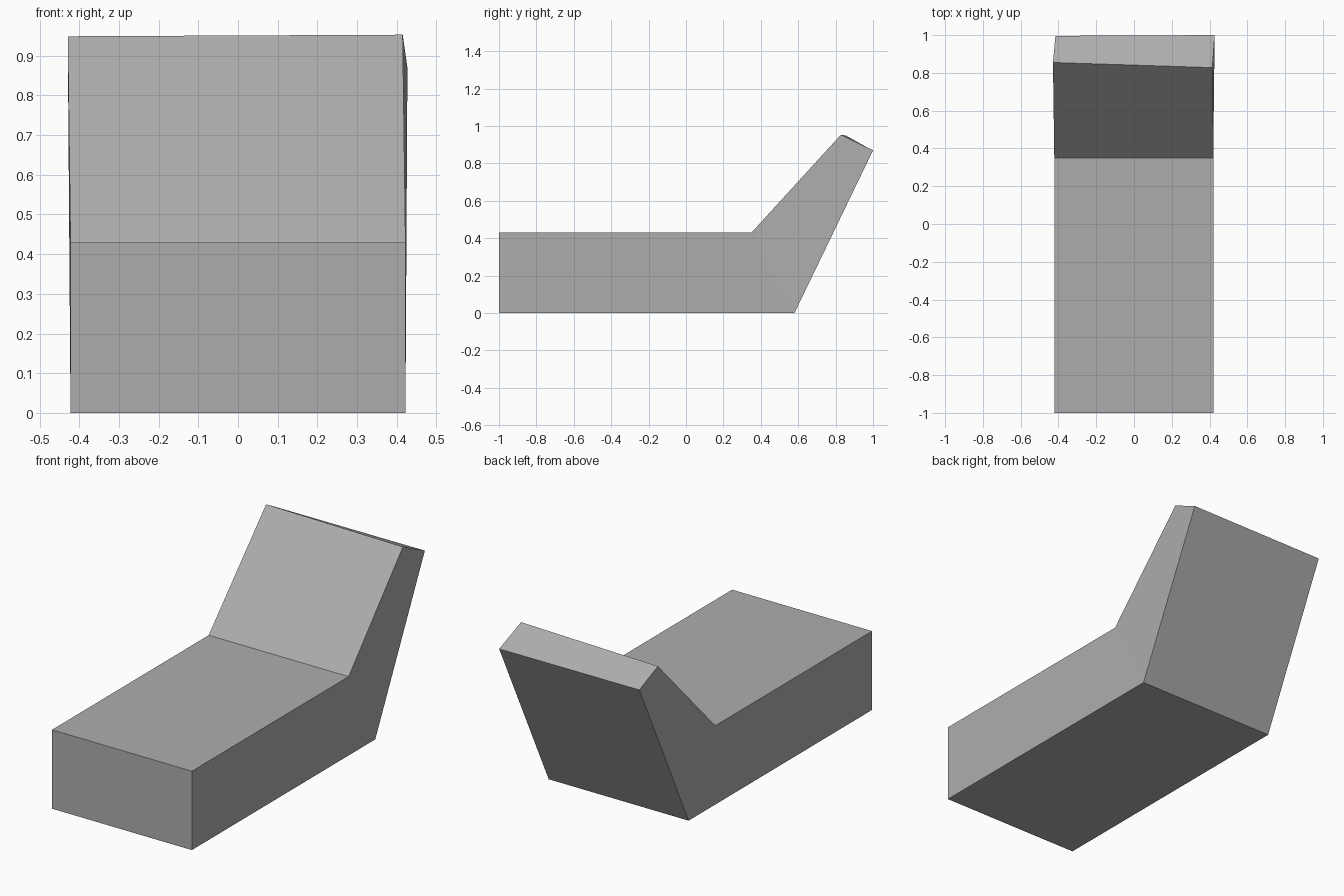
import bpy
import bmesh

cube = bpy.data.objects.get("Cube")
if cube:
    bpy.data.objects.remove(cube, do_unlink=True)

# Plain grey material
grey = bpy.data.materials.new("mid_grey")
grey.use_nodes = True
colour = (0.42, 0.42, 0.42, 1.0)
grey.diffuse_color = colour
grey.node_tree.nodes["Principled BSDF"].inputs["Base Color"].default_value = colour

# Side profile (y, z) of the seat and its reclined back
HALF_WIDTH = 0.422
profile = [(-1.0, 0.0), (0.58, 0.0), (1.0, 0.87),
           (0.84, 0.95), (0.35, 0.43), (-1.0, 0.43)]

bm = bmesh.new()
right = [bm.verts.new((-HALF_WIDTH, y, z)) for y, z in profile]
left = [bm.verts.new((HALF_WIDTH, y, z)) for y, z in profile]

# Slightly skewed top edge of the back
right[3].co = (-0.429, 0.855, 0.949)
right[2].co = (-0.416, 0.996, 0.87)
left[3].co = (0.415, 0.828, 0.953)
left[2].co.x = 0.427

# Side caps split at the crease between seat and back
for side in (right, left):
    bm.faces.new([side[i] for i in (0, 1, 4, 5)])
    bm.faces.new([side[i] for i in (1, 2, 3, 4)])

# Faces across the width
count = len(profile)
for i in range(count):
    j = (i + 1) % count
    bm.faces.new((right[i], right[j], left[j], left[i]))
bmesh.ops.recalc_face_normals(bm, faces=bm.faces)

mesh = bpy.data.meshes.new("lounge_seat")
bm.to_mesh(mesh)
bm.free()
mesh.materials.append(grey)
seat = bpy.data.objects.new("lounge_seat", mesh)
bpy.context.collection.objects.link(seat)
